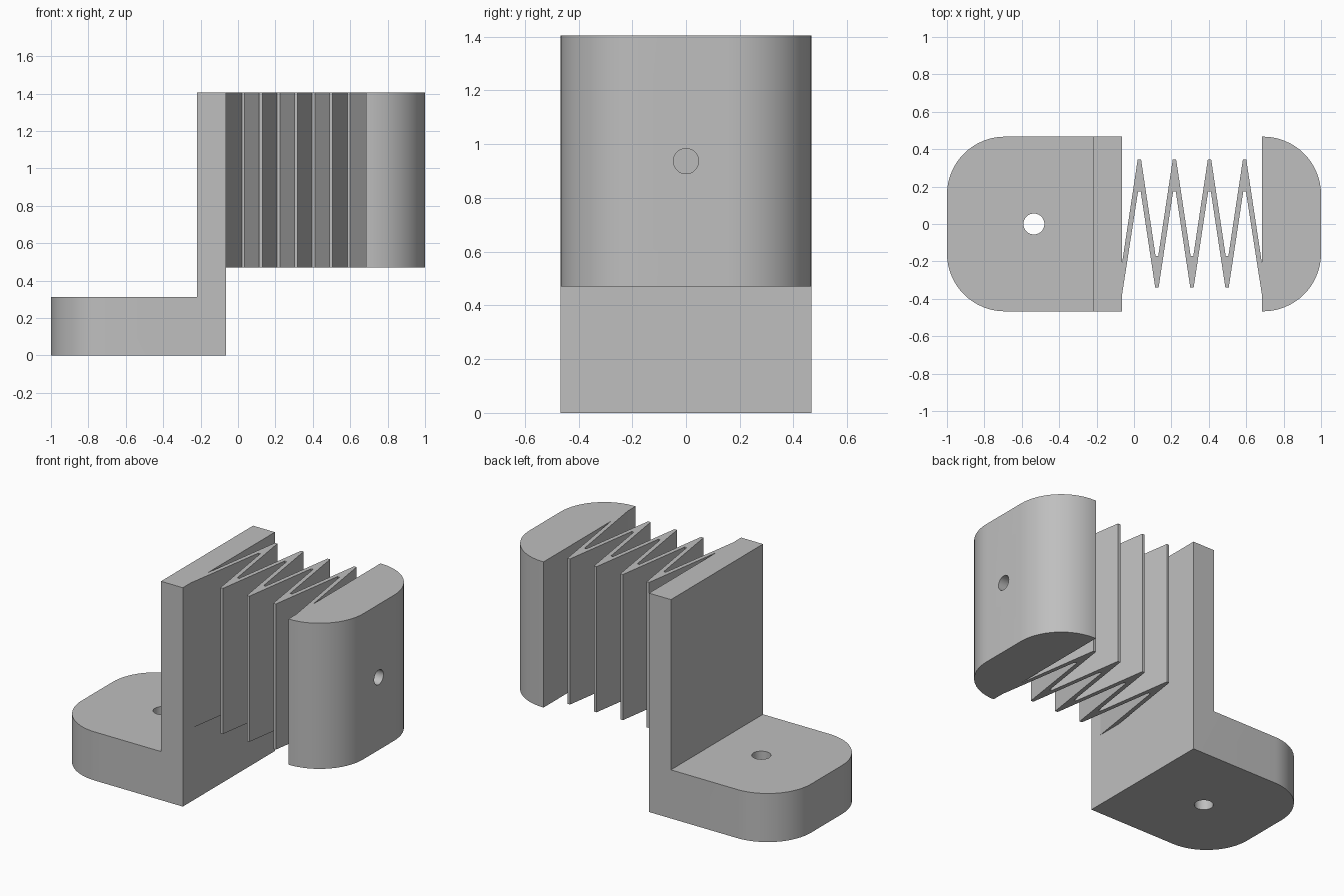
import bpy, bmesh, math
from mathutils import Vector

cube = bpy.data.objects.get("Cube")
if cube:
    bpy.data.objects.remove(cube, do_unlink=True)

HALF_Y, TOP, HEAD_BOTTOM = 0.467, 1.405, 0.47
WALL_X, HEAD_X = -0.065, 0.685
CORNER_R = 0.31

grey = bpy.data.materials.new("plain grey")
grey.use_nodes = True
grey.diffuse_color = (0.52, 0.52, 0.52, 1)
grey.node_tree.nodes["Principled BSDF"].inputs["Base Color"].default_value = grey.diffuse_color


def extrude(name, points, direction, round_x=None):
    """Extrude a closed outline; round the upright edges found at round_x."""
    bm = bmesh.new()
    face = bm.faces.new([bm.verts.new(p) for p in points])
    new = bmesh.ops.extrude_face_region(bm, geom=[face])["geom"]
    bmesh.ops.translate(bm, vec=direction, verts=[g for g in new if isinstance(g, bmesh.types.BMVert)])
    if round_x is not None:
        upright = [e for e in bm.edges
                   if all(abs(v.co.x - round_x) < 1e-4 for v in e.verts)
                   and abs(e.verts[0].co.y - e.verts[1].co.y) < 1e-4]
        bmesh.ops.bevel(bm, geom=upright, offset=CORNER_R, segments=16, profile=0.5, affect='EDGES')
    bmesh.ops.recalc_face_normals(bm, faces=bm.faces)
    mesh = bpy.data.meshes.new(name)
    bm.to_mesh(mesh)
    bm.free()
    mesh.materials.append(grey)
    obj = bpy.data.objects.new(name, mesh)
    bpy.context.collection.objects.link(obj)
    return obj


def select_only(obj):
    bpy.ops.object.select_all(action='DESELECT')
    obj.select_set(True)
    bpy.context.view_layer.objects.active = obj


def drill(obj, location, radius, rotation=(0, 0, 0)):
    """Cut a round hole straight through a part."""
    bpy.ops.mesh.primitive_cylinder_add(vertices=48, radius=radius, depth=0.8,
                                        location=location, rotation=rotation)
    cutter = bpy.context.object
    cutter.hide_render = True
    cutter.data.materials.append(grey)
    mod = obj.modifiers.new("hole", 'BOOLEAN')
    mod.object, mod.operation, mod.solver = cutter, 'DIFFERENCE', 'EXACT'
    select_only(obj)
    bpy.ops.object.modifier_apply(modifier=mod.name)
    bpy.data.objects.remove(cutter, do_unlink=True)


# L-shaped bracket: foot plate with rounded corners and upright wall
outline = [(-1, 0), (WALL_X, 0), (WALL_X, TOP), (-0.22, TOP), (-0.22, 0.312), (-1, 0.312)]
bracket = extrude("bracket", [(x, -HALF_Y, z) for x, z in outline],
                  Vector((0, 2 * HALF_Y, 0)), round_x=-1)
drill(bracket, (-0.535, 0, 0.15), 0.056)

# Rounded end block
block = [(HEAD_X, -HALF_Y), (1, -HALF_Y), (1, HALF_Y), (HEAD_X, HALF_Y)]
up = Vector((0, 0, TOP - HEAD_BOTTOM))
end_block = extrude("end_block", [(x, y, HEAD_BOTTOM) for x, y in block], up, round_x=1)
drill(end_block, (0.84, 0, 0.937), 0.047, (0, math.pi / 2, 0))

# Zigzag spring: two parallel zigzag edges with small flat tips
PEAKS, PITCH = 4, 0.1875
first = (WALL_X + HEAD_X) / 2 - PITCH * (PEAKS - 1) / 2


def zigzag(high, low, high_tip, low_tip, end_y):
    edge = [(WALL_X, end_y)]
    for i in range(PEAKS):
        x = first + i * PITCH
        edge += [(x - high_tip, high), (x + high_tip, high)]
        if i < PEAKS - 1:
            x += PITCH / 2
            edge += [(x - low_tip, low), (x + low_tip, low)]
    return edge + [(HEAD_X, end_y)]


upper = zigzag(0.345, -0.172, 0.009, 0.007, -0.217)
lower = zigzag(0.175, -0.34, 0.007, 0.009, -0.385)
spring = extrude("zigzag_spring", [(x, y, HEAD_BOTTOM) for x, y in upper + lower[::-1]], up)

for part in (bracket, end_block, spring):
    select_only(part)
    bpy.ops.object.shade_smooth_by_angle(angle=math.radians(25))
